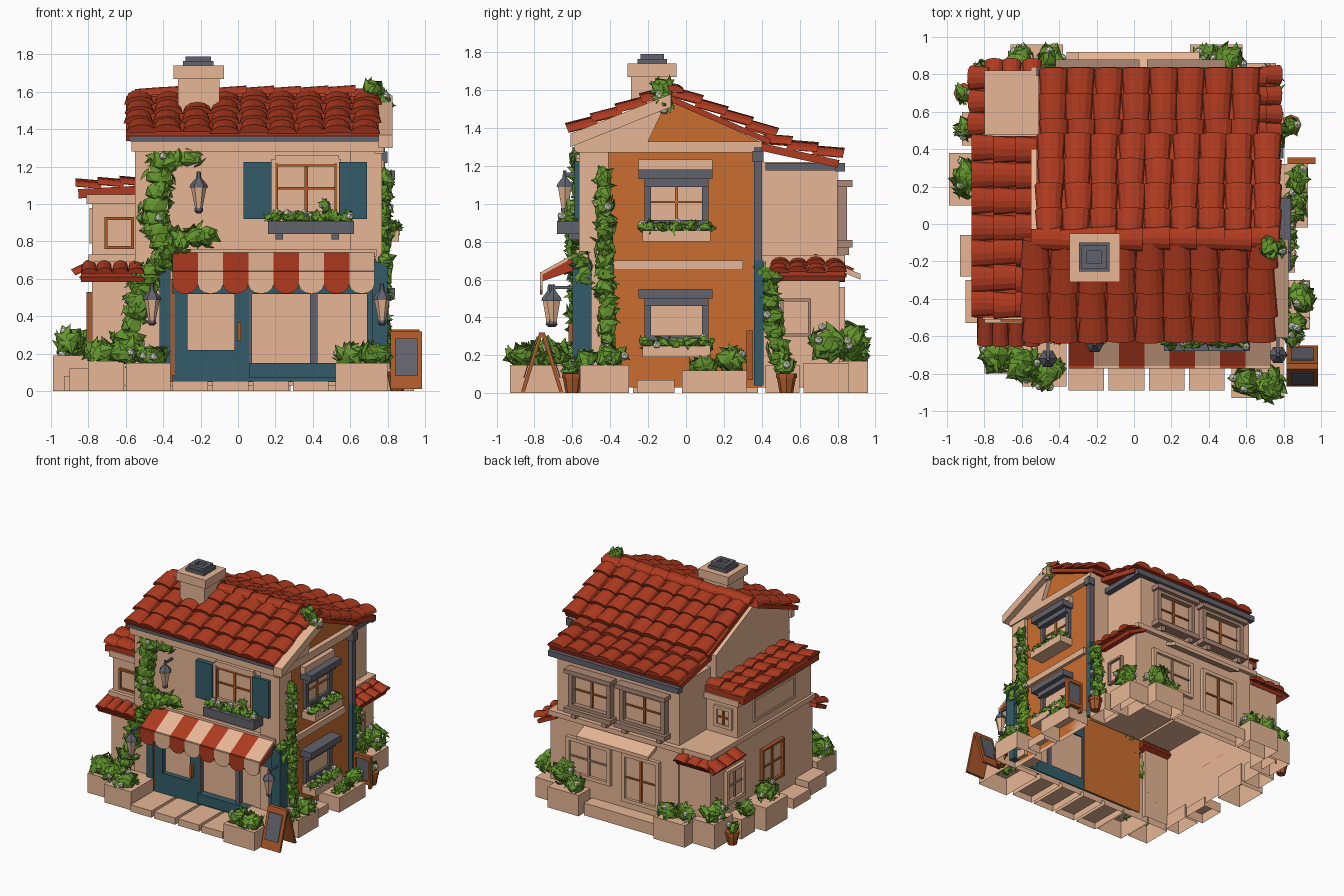
import bpy, bmesh, math, random
from mathutils import Vector as V, Matrix

if "Cube" in bpy.data.objects:
    bpy.data.objects.remove(bpy.data.objects["Cube"])
random.seed(4)

def mat(name, *rgb):
    m = bpy.data.materials.new(name)
    m.diffuse_color = (*rgb, 1)
    m.use_nodes = True
    m.node_tree.nodes["Principled BSDF"].inputs["Base Color"].default_value = m.diffuse_color
    return m
CREAM, RED = mat("cream plaster", .80, .47, .30), mat("roof red", .43, .043, .014)
ORANGE, TEAL = mat("orange plaster", .60, .155, .028), mat("teal paint", .034, .107, .138)
GREY, WOOD = mat("slate grey", .122, .122, .15), mat("warm wood", .42, .10, .022)
LEAF, WHITE = mat("leaf green", .13, .31, .027), mat("flower white", .72, .74, .60)
TAUPE = mat("taupe trim", .42, .25, .18)

def finish(name, bm, *mats, fix=True):
    if fix:
        bmesh.ops.recalc_face_normals(bm, faces=bm.faces)
    me = bpy.data.meshes.new(name)
    bm.to_mesh(me)
    bm.free()
    for m in mats:
        me.materials.append(m)
    bpy.context.collection.objects.link(bpy.data.objects.new(name, me))

def loft(bm, rings, mi=0, bottom=True):
    """Bridge closed rings of points and cap the ends."""
    rs = [[bm.verts.new(p) for p in r] for r in rings]
    fs = [bm.faces.new((a[i-1], a[i], b[i], b[i-1])) for a, b in zip(rs, rs[1:]) for i in range(len(a))]
    fs += [bm.faces.new(r) for r in ((rs[-1], rs[0]) if bottom else (rs[-1],))]
    for f in fs:
        f.material_index = mi
    return fs

def hexa(bm, o, u, v, w, mi=0, bottom=True):
    o, u, v, w = V(o), V(u), V(v), V(w)
    loft(bm, [[o, o+u, o+u+v, o+v], [o+w, o+u+w, o+u+v+w, o+v+w]], mi, bottom)

def slab(name, m, *vectors):
    bm = bmesh.new()
    hexa(bm, *vectors)
    finish(name, bm, m)

def boxes(name, m, *bs, bottom=True):
    bm = bmesh.new()
    for x0, x1, y0, y1, z0, z1 in bs:
        hexa(bm, (x0, y0, z0), (x1-x0, 0, 0), (0, y1-y0, 0), (0, 0, z1-z0), 0, bottom)
    finish(name, bm, m)

def prism(name, prof, x0, x1, *mats):
    """Extrude a (y, z) outline along x; a second material colours the +x end."""
    bm = bmesh.new()
    loft(bm, [[(x, y, z) for y, z in prof] for x in (x0, x1)])[-2].material_index = len(mats) - 1
    finish(name, bm, *mats)

def on_wall(side, p, u0, u1, d0, d1, z0, z1):
    """Box on a wall: p wall distance, u along it, d outward."""
    a, b = p + d0, p + d1
    return {'F': (u0, u1, -b, -a, z0, z1), 'B': (u0, u1, a, b, z0, z1),
            'R': (a, b, u0, u1, z0, z1), 'L': (-b, -a, u0, u1, z0, z1)}[side]

def window(name, side, p, u0, u1, z0, z1, frame, bars=None, t=.03, d=.03):
    W = lambda *a: on_wall(side, p, *a)
    um, zm = (u0+u1)/2, (z0+z1)/2
    boxes(name + " frame", frame, W(u0, u0+t, 0, d, z0, z1), W(u1-t, u1, 0, d, z0, z1), W(u0, u1, 0, d, z1-t, z1), W(u0, u1, 0, d, z0, z0+t))
    boxes(name + " pane", CREAM, W(u0+t, u1-t, 0, .008, z0+t, z1-t))
    if bars:
        boxes(name + " bars", bars, W(um-.009, um+.009, 0, .018, z0+t, z1-t), W(u0+t, u1-t, 0, .018, zm-.006, zm+.006))

def tiles(name, o, u, v, nu, nv, h=.045, lift=.022, base=.03):
    """Barrel tiles: o top corner, u across, v down the slope."""
    o, u, v = V(o), V(u), V(v)
    n = u.cross(v).normalized()
    n = n if n.z > 0 else -n
    bm = bmesh.new()
    if base:
        hexa(bm, o, u, v, -n*base)
    w, ud = u.length/nu, u.normalized()
    for i in range(nu):
        for j in range(nv):
            j1, j2 = random.uniform(-.008, .008), random.uniform(-.006, .006)
            rings = []
            for t, s, l in ((j - (.05 if j else 0), .44, 0), (j + 1.1, .53, lift)):
                c = o + ud*(w*(i+.5) + j1) + v*(t/nv) + n*(l + j2)
                rings.append([c - ud*(w*s*math.cos(math.pi*k/6)) + n*(h*math.sin(math.pi*k/6)) for k in range(7)])
            loft(bm, rings)
    finish(name, bm, RED)

def lathe(name, c, prof, m, n=6):
    bm = bmesh.new()
    loft(bm, [[(c[0]+r*math.cos(2*math.pi*k/n), c[1]+r*math.sin(2*math.pi*k/n), c[2]+z) for k in range(n)] for r, z in prof])
    finish(name, bm, m)

def foliage(name, blobs, flowers=1, leaves=16, leaf=.065):
    """Jagged clumps: jittered cores, folded pointed leaves and white blossoms."""
    bm = bmesh.new()
    rnd = lambda up=0: V((random.gauss(0, 1), random.gauss(0, 1), random.gauss(up, 1))).normalized()
    for x, y, z, rx, ry, rz in blobs:
        c = V((x, y, z))
        sc = Matrix.Translation(c) @ Matrix.Diagonal((rx*.85, ry*.85, rz*.85, 1))
        for q in bmesh.ops.create_icosphere(bm, subdivisions=1, radius=1, matrix=sc)['verts']:
            q.co = c + (q.co - c)*random.uniform(.85, 1.15)
        for k in range(leaves + flowers):
            d = rnd(.15)
            e = V((d.x*rx, d.y*ry, d.z*rz))
            if k >= leaves:
                r = bmesh.ops.create_icosphere(bm, subdivisions=1, radius=.024, matrix=Matrix.Translation(c + e*.95))
                for f in {f for q in r['verts'] for f in q.link_faces}:
                    f.material_index = 1
                continue
            t = (d.cross(rnd()).normalized() + d*.3).normalized()
            side = d.cross(t).normalized()*leaf*.5
            b = c + e*.88
            p = [bm.verts.new(q) for q in (b - t*leaf*.5, b + side - d*.008, b + t*leaf*.8, b - side - d*.008, b + d*.012)]
            for i in range(4):
                bm.faces.new((p[i], p[(i+1) % 4], p[4]))
    finish(name, bm, LEAF, WHITE, fix=False)

def ivy(name, pts, r):
    blobs = []
    for a, b in zip(map(V, pts), map(V, pts[1:])):
        k = max(1, round((b-a).length/.07))
        blobs += [(*a.lerp(b, i/k), *[s*random.uniform(.85, 1.25) for s in r]) for i in range(k)]
    foliage(name, blobs, 0, 9)
    foliage(name + " blossoms", blobs[::4], 1, 3)

# ground floor shell, open below, with an orange right wall
bm = bmesh.new()
plan = [(-.55, -.55), (.74, -.55), (.74, .4), (.66, .4), (.66, .81), (-.5, .81), (-.5, .8), (-.78, .8), (-.78, -.52), (-.55, -.52)]
loft(bm, [[(x, y, z) for x, y in plan] for z in (.03, .72)], 0, False)[2].material_index = 1
finish("ground floor", bm, CREAM, ORANGE)
boxes("inner front wall", ORANGE, (-.5, .06, -.54, -.532, .05, .7))

# upper house, side annex and rear extension
prism("upper house", [(-.55, .71), (.4, .71), (.4, 1.325), (-.08, 1.545), (-.55, 1.34)], -.55, .74, CREAM, ORANGE)
boxes("annex walls", CREAM, (-.78, -.5, -.5, .45, .7, 1.05), (-.81, -.5, -.51, .48, 1.0, 1.05), (-.8, -.5, -.53, .82, .69, .73))
boxes("rear extension", CREAM, (-.5, .6, .38, .8, .7, 1.22), (-.55, .66, .38, .84, .69, .73))
boxes("corner pier and bands", CREAM, (.6, .77, -.565, -.41, .05, 1.3), (-.57, .78, -.59, -.54, 1.28, 1.34),
      (.73, .765, -.41, .3, .65, .70), (.73, .78, -.58, .4, 1.27, 1.33), (-.36, .74, -.58, -.54, .72, .76), (.2, .54, -.58, -.54, 1.23, 1.26))
prism("gable infill", [(-.58, 1.27), (-.2, 1.33), (-.1, 1.54), (-.58, 1.35)], .74, .775, CREAM)
slab("front rake board", CREAM, (.75, -.61, 1.30), (.075, 0, 0), (0, .53, .21), (0, 0, .07))

# tiled roofs
tiles("front roof", (-.6, -.08, 1.575), (1.36, 0, 0), (0, -.52, -.21), 9, 4)
tiles("back roof", (-.52, -.08, 1.57), (1.3, 0, 0), (0, .53, -.23), 9, 4)
tiles("ridge tiles", (-.55, -.14, 1.58), (0, .12, 0), (1.31, 0, 0), 1, 9, .04, .012, 0)
tiles("rear roof", (-.51, .4, 1.32), (1.18, 0, 0), (0, .41, -.09), 8, 3, base=.04)
tiles("annex roof", (-.5, -.5, 1.10), (0, .97, 0), (-.355, 0, -.02), 7, 3, .035, .02, .05)
tiles("front skirt roof", (-.84, -.49, .67), (.34, 0, 0), (0, -.13, -.06), 4, 1, .035)
tiles("left skirt roof", (-.77, .47, .67), (0, .37, 0), (-.08, 0, -.06), 3, 1, .035)
tiles("rear skirt roof", (-.8, .78, .67), (.3, 0, 0), (0, .07, -.05), 3, 1, .035)
tiles("right skirt roof", (.6, .44, .70), (0, .4, 0), (.16, 0, -.08), 4, 2, .035)

# chimney, gutters and pipes
boxes("chimney", CREAM, (-.32, -.1, -.29, -.08, 1.4, 1.68), (-.345, -.075, -.31, -.05, 1.67, 1.74))
boxes("chimney pot", GREY, (-.295, -.13, -.255, -.1, 1.74, 1.765), (-.28, -.25, -.24, -.115, 1.765, 1.79),
      (-.175, -.145, -.24, -.115, 1.765, 1.79), (-.28, -.145, -.24, -.21, 1.765, 1.79), (-.28, -.145, -.145, -.115, 1.765, 1.79))
boxes("gutters and downpipe", GREY, (-.58, .75, -.6, -.57, 1.335, 1.36), (-.52, .66, .79, .84, 1.17, 1.215),
      (.6, .65, .42, .82, 1.175, 1.215), (.745, .785, .36, .4, .7, 1.3), (.74, .8, .35, .41, 1.22, 1.28))
boxes("teal posts", TEAL, (.745, .785, .36, .41, .04, .7), (.72, .8, -.6, -.5, .05, .69), (-.42, -.36, -.585, -.54, .05, .7))

# shopfront
boxes("shopfront frame", TEAL, (-.35, .74, -.59, -.54, .05, .085), (.06, .53, -.61, -.54, .07, .15), (-.35, .74, -.59, -.54, .52, .70),
      (-.34, -.27, -.59, -.54, .06, .53), (-.02, .07, -.59, -.54, .06, .53), (-.28, 0, -.59, -.54, .06, .22), (.69, .74, -.59, -.54, .06, .53))
boxes("shop mullions", GREY, (.385, .425, -.585, -.54, .15, .53), (.06, .075, -.595, -.54, .15, .53))
boxes("door handle", WOOD, (-.005, .015, -.62, -.59, .27, .37), (-.37, -.345, -.58, -.54, .05, .6))

# striped scalloped awning
bm = bmesh.new()
w = .135
for i in range(8):
    x = -.35 + w*i
    hexa(bm, (x, -.56, .735), (w, 0, 0), (0, -.2, -.11), (0, 0, .018), i % 2)
    pts = [(x, .64)] + [(x + w/2 - w/2*math.cos(math.pi*k/6), .57 - .05*math.sin(math.pi*k/6)) for k in range(7)] + [(x+w, .64)]
    loft(bm, [[(px, y, pz) for px, pz in pts] for y in (-.772, -.757)], i % 2)
finish("striped awning", bm, RED, CREAM)
for x in (-.35, .722):
    prism("awning cheek", [(-.56, .735), (-.76, .63), (-.76, .59), (-.56, .66)], x, x+.008, RED)

# windows, shutters and flower boxes
window("front window", 'F', .55, .18, .55, .93, 1.24, CREAM, WOOD)
boxes("front window casing", WOOD, (.2, .215, -.582, -.55, .95, 1.22), (.515, .53, -.582, -.55, .95, 1.22), (.2, .53, -.582, -.55, 1.2, 1.215))
boxes("shutters", TEAL, (.03, .18, -.59, -.55, .92, 1.225), (.54, .69, -.59, -.55, .92, 1.225))
boxes("front flower box", GREY, (.16, .62, -.68, -.55, .84, .91), (.2, .24, -.62, -.55, .81, .84), (.5, .54, -.62, -.55, .81, .84))
for nm, z, h in (("upper", .88, .26), ("lower", .27, .24)):
    window(nm + " side window", 'R', .74, -.22, .12, z, z+h, GREY, ORANGE if h > .25 else None, .035)
    boxes(nm + " side hood", GREY, (.74, .84, -.25, .14, z+h-.01, z+h+.04), (.74, .8, -.22, .12, z+h-.05, z+h))
    boxes(nm + " side planter", CREAM, (.74, .86, -.23, .13, z-.08, z-.02))
    foliage(nm + " side planter leaves", [(.82, -.2+.075*i, z-.005, .05, .045, .03) for i in range(5)], 1, 8, .05)
boxes("side lintel", CREAM, (.74, .78, -.25, .14, 1.18, 1.235))
for x0, x1 in ((-.42, .03), (.07, .49)):
    window("rear upper window", 'B', .8, x0+.02, x1-.02, .8, 1.1, TAUPE, WOOD, .035, .05)
    boxes("rear window trim", TAUPE, (x0, x1, .8, .88, 1.09, 1.125), (x0, x1, .8, .88, .77, .81), (x0+.05, x0+.09, .8, .86, .73, .77), (x1-.09, x1-.05, .8, .86, .73, .77))
window("rear door", 'B', .81, -.34, 0, .16, .56, CREAM, WOOD)
window("rear lower window", 'B', .81, .1, .5, .25, .56, CREAM, TAUPE)
slab("rear canopy", CREAM, (-.3, .8, .65), (.65, 0, 0), (0, .12, -.05), (0, 0, .03))
window("annex front window", 'F', .5, -.715, -.555, .76, .93, WOOD, None, .016, .02)
window("annex rear window", 'B', .45, -.74, -.58, .79, .96, CREAM, WOOD, .025, .02)
window("annex left window", 'L', .78, -.12, .16, .22, .53, WOOD, WOOD, .018)
window("annex second window", 'L', .78, .38, .62, .25, .53, CREAM, TAUPE)
window("right rear window", 'R', .66, .5, .66, .3, .5, TAUPE, None, .015)
window("annex raised panel", 'L', .78, -.28, .25, .79, .98, CREAM, None, .02, .015)

# stone base, steps and planters
boxes("front paving", CREAM, *[(-.35+.215*i, -.16+.215*i, -.89, -.55, 0, .055) for i in range(4)], bottom=False)
boxes("stone blocks", CREAM, (-.8, -.61, -.8, -.55, 0, .16), (-.6, -.36, -.87, -.55, 0, .15),
      (-.9, -.77, -.53, -.3, 0, .12), (-.93, -.77, -.28, -.06, 0, .08), (-.99, -.77, .1, .38, 0, .19), (-.92, -.77, .42, .6, 0, .16),
      (-.86, -.66, .62, .86, 0, .2), (-.66, -.38, .8, .96, 0, .18), (-.36, .28, .8, .92, 0, .1), (.3, .58, .8, .96, 0, .17),
      (.58, .76, .62, .86, 0, .16), (.65, .8, .42, .6, 0, .15), (.52, .8, -.93, -.56, 0, .15),
      (.74, .94, -.56, -.3, 0, .15), (.74, .86, -.26, -.06, 0, .07), (.74, .93, -.02, .32, 0, .12), bottom=False)

# bushes and ivy
foliage("front bushes", [(-.73, -.7, .2, .09, .1, .08), (-.6, -.74, .21, .1, .1, .07), (-.47, -.79, .19, .09, .09, .05),
                         (.6, -.84, .19, .08, .08, .05), (.72, -.86, .19, .09, .09, .05)], 3, 26, .08)
foliage("right bushes", [(.89, -.4, .19, .07, .09, .07), (.87, -.53, .17, .05, .05, .05), (.87, .1, .14, .05, .08, .04), (.88, .23, .18, .05, .09, .06)], 2, 22, .07)
foliage("rear bushes", [(-.6, .88, .23, .07, .07, .07), (-.45, .88, .22, .07, .07, .06), (.38, .88, .21, .07, .06, .06), (.5, .87, .27, .09, .09, .1),
                        (.71, .75, .26, .08, .1, .1), (-.79, .77, .26, .09, .1, .08)], 3, 26, .08)
foliage("left bushes", [(-.9, .24, .26, .07, .11, .08), (-.89, .51, .21, .05, .05, .06)], 3, 26, .075)
foliage("front box leaves", [(.2+.075*i, -.62, .925, .05, .045, .03) for i in range(6)] + [(.47, -.61, .98, .025, .025, .04)], 1, 8, .05)
ivy("front ivy", [(-.62, -.58, .22), (-.54, -.58, .42), (-.5, -.58, .6), (-.38, -.58, .74), (-.45, -.57, .92), (-.42, -.57, 1.22), (-.2, -.57, 1.26)], (.075, .035, .06))
ivy("front ivy branch", [(-.38, -.58, .78), (-.24, -.58, .82), (-.1, -.58, .85)], (.065, .035, .065))
ivy("right ivy", [(.78, -.41, .15), (.78, -.43, .7), (.79, -.43, 1.2)], (.03, .05, .05))
ivy("corner ivy", [(.78, -.54, .62), (.78, -.58, .78)], (.045, .05, .05))
ivy("rear right ivy", [(.77, .5, .12), (.76, .46, .4), (.76, .42, .7)], (.035, .06, .05))
foliage("roof ivy", [(.72, -.12, 1.61, .06, .06, .05), (.78, -.12, 1.54, .035, .045, .05)], 2, 16)

# lanterns, chalkboard stands and pots
for x, y, z in ((-.21, -.64, .95), (-.46, -.72, .35), (.77, -.7, .35)):
    lathe("lantern glass", (x, y, z), [(.018, .02), (.042, .14)], CREAM)
    lathe("lantern base", (x, y, z), [(.01, 0), (.024, .012), (.022, .028)], GREY)
    lathe("lantern cap", (x, y, z), [(.05, .138), (.045, .155), (.014, .19), (.01, .225)], GREY)
    boxes("lantern arm", GREY, (x-.008, x+.008, y, -.55, z+.2, z+.215))
for y, s in ((-.87, 1), (-.65, -1)):
    slab("stand frame", WOOD, (.815, y, .01), (.17, 0, 0), (0, s*.095, .31), (0, s*.02, 0))
    slab("stand board", GREY, (.84, y+s*.017, .08), (.12, 0, 0), (0, s*.062, .2), (0, -s*.006, 0))
boxes("side sign", WOOD, (.82, .97, .32, .355, .3, .33), (.82, .84, .32, .355, .07, .33), (.95, .97, .32, .355, .07, .33), (.82, .97, .32, .355, .1, .13))
boxes("side sign board", GREY, (.84, .95, .33, .345, .13, .3))
for x, y in ((.85, -.6), (-.91, .7), (.84, .53)):
    lathe("plant pot", (x, y, 0), [(.035, 0), (.05, .08), (.055, .08), (.055, .105), (.045, .105)], WOOD, 8)
    foliage("pot plant", [(x, y, .13, .04, .04, .04)], 1, 10)
